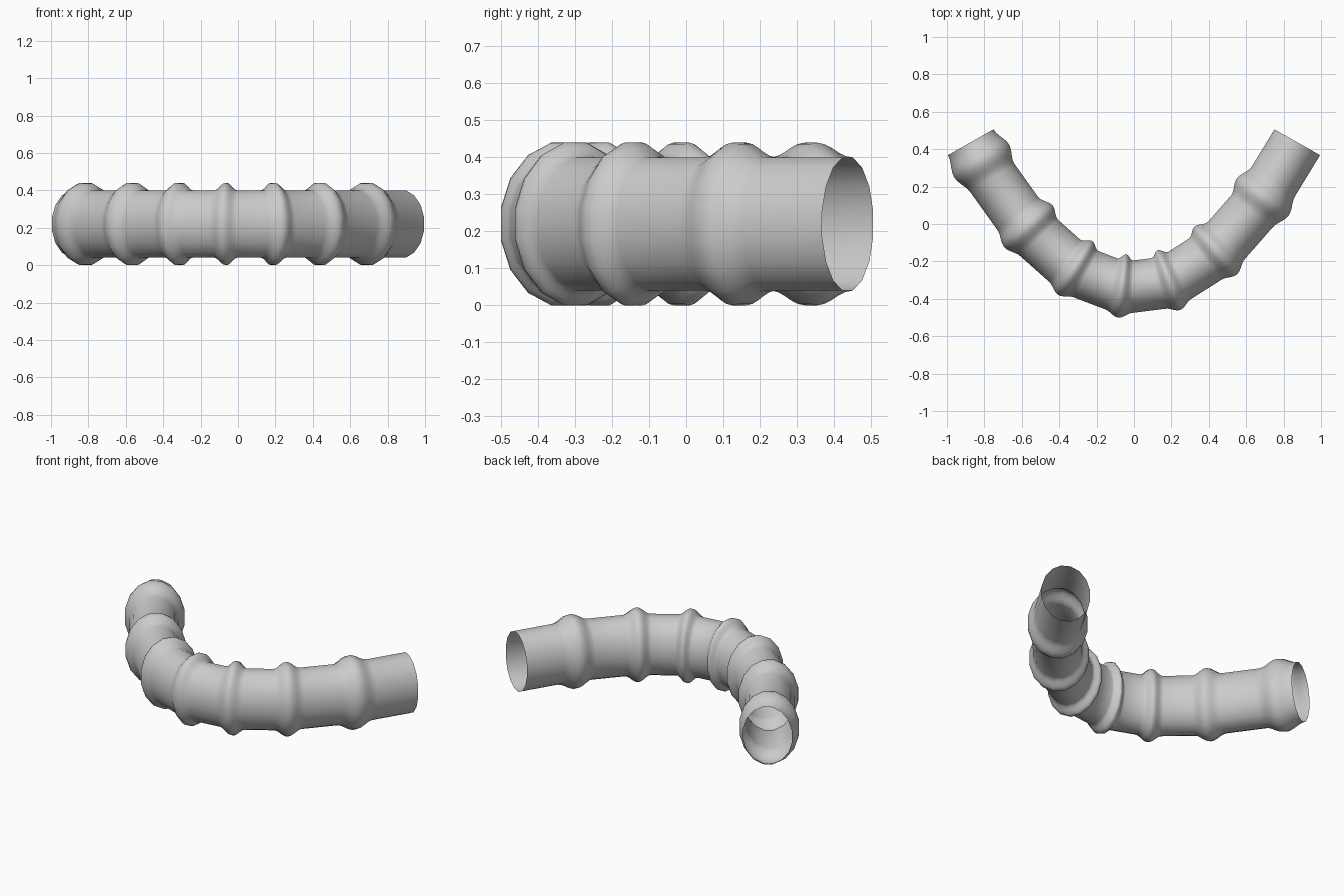
import bpy, bmesh, math
from mathutils import Vector

cube = bpy.data.objects.get("Cube")
if cube:
    bpy.data.objects.remove(cube, do_unlink=True)

SIDES = 16
HALF_SPAN = 0.873            # centreline runs from -x to +x
PITCH = 0.2505               # spacing of the ribs
RIB_HALF = 0.058
RIBS = 7
STEPS = 10
WIDTH, HEIGHT = 0.14, 0.18   # half sizes of the oval section
SWELL = 0.22                 # rib growth relative to the section


def centre(x):
    """Parabolic bend of the hose."""
    return Vector((x, -0.335 + 1.013 * x * x, 0.22))


def stations():
    """Positions along x with the section scale at each."""
    for i in range(RIBS):
        middle = -HALF_SPAN + RIB_HALF + i * PITCH
        for k in range(STEPS + 1):
            t = 2 * k / STEPS - 1
            yield middle + t * RIB_HALF, 1 + SWELL * (0.5 + 0.5 * math.cos(math.pi * t))
    yield HALF_SPAN, 1.0


# Open ribbed hose swept along the bend
bm = bmesh.new()
rings = []
for x, scale in stations():
    slope = 2.026 * x
    normal = Vector((slope, -1, 0)).normalized()
    grow = scale / math.cos(math.pi / SIDES)
    ring = []
    for s in range(SIDES):
        a = 2 * math.pi * (s + 0.5) / SIDES
        offset = normal * (WIDTH * math.cos(a)) + Vector((0, 0, HEIGHT * math.sin(a)))
        ring.append(bm.verts.new(centre(x) + offset * grow))
    rings.append(ring)
for a, b in zip(rings, rings[1:]):
    for s in range(SIDES):
        n = (s + 1) % SIDES
        bm.faces.new((a[s], b[s], b[n], a[n]))
bm.normal_update()
if sum(f.normal.dot(f.calc_center_median() - centre(f.calc_center_median().x)) for f in bm.faces) < 0:
    bmesh.ops.reverse_faces(bm, faces=bm.faces[:])

mesh = bpy.data.meshes.new("ribbed_hose")
bm.to_mesh(mesh)
bm.free()
hose = bpy.data.objects.new("ribbed_hose", mesh)
bpy.context.collection.objects.link(hose)

# Plain grey
grey = bpy.data.materials.new("light_grey")
grey.use_nodes = True
colour = (0.6, 0.6, 0.6, 1)
grey.diffuse_color = colour
grey.node_tree.nodes["Principled BSDF"].inputs["Base Color"].default_value = colour
mesh.materials.append(grey)

bpy.ops.object.select_all(action="DESELECT")
hose.select_set(True)
bpy.context.view_layer.objects.active = hose
bpy.ops.object.shade_smooth_by_angle(angle=math.radians(50))
